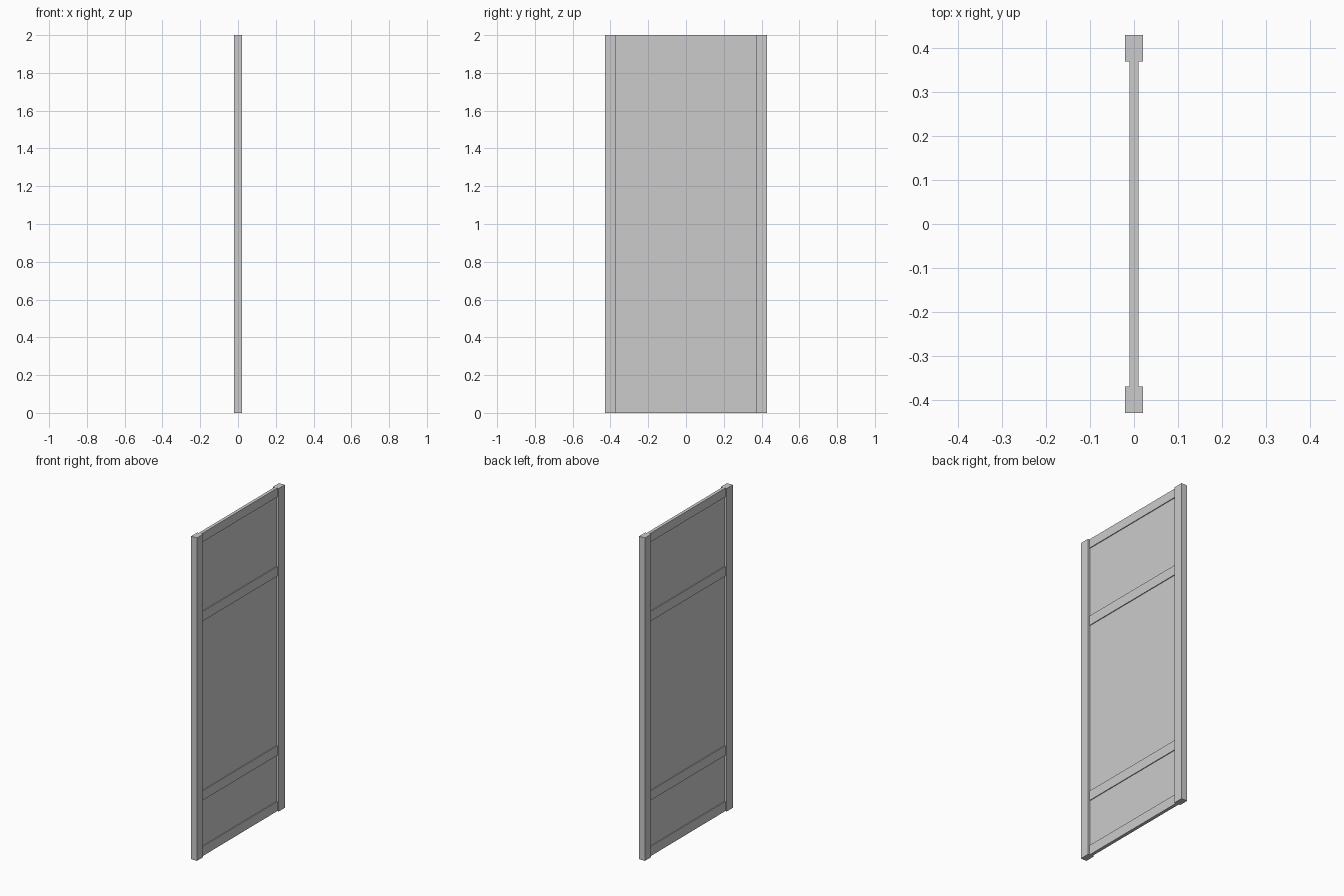
import bpy
import bmesh
from mathutils import Matrix, Vector

cube = bpy.data.objects.get("Cube")
if cube:
    bpy.data.objects.remove(cube, do_unlink=True)

# Single plain grey
GREY = (0.6, 0.6, 0.6, 1.0)
grey = bpy.data.materials.new("plain grey")
grey.use_nodes = True
grey.diffuse_color = GREY
grey.node_tree.nodes["Principled BSDF"].inputs["Base Color"].default_value = GREY

HALF_WIDTH = 0.43
STILE_INNER = 0.37
HEIGHT = 2.0


def board(name, half_x, y0, y1, z0, z1):
    """Flat-faced board, centred on x."""
    bm = bmesh.new()
    size = Vector((2 * half_x, y1 - y0, z1 - z0))
    centre = Vector((0, (y0 + y1) / 2, (z0 + z1) / 2))
    bmesh.ops.create_cube(bm, size=1, matrix=Matrix.LocRotScale(centre, None, size))
    mesh = bpy.data.meshes.new(name)
    bm.to_mesh(mesh)
    bm.free()
    mesh.materials.append(grey)
    obj = bpy.data.objects.new(name, mesh)
    bpy.context.collection.objects.link(obj)
    return obj


# Thick upright stiles at both edges
board("front_stile", 0.02, -HALF_WIDTH, -STILE_INNER, 0, HEIGHT)
board("back_stile", 0.02, STILE_INNER, HALF_WIDTH, 0, HEIGHT)

# Thinner cross rails between the stiles
rails = {
    "bottom_rail": (0, 0.06),
    "lower_rail": (0.345, 0.405),
    "upper_rail": (1.455, 1.515),
    "top_rail": (1.945, HEIGHT),
}
for name, (z0, z1) in rails.items():
    board(name, 0.01, -STILE_INNER, STILE_INNER, z0, z1)

# Recessed panels filling the gaps between neighbouring rails
spans = list(rails.values())
for name, below, above in zip(("lower", "middle", "upper"), spans, spans[1:]):
    board(name + "_panel", 0.005, -STILE_INNER, STILE_INNER, below[1], above[0])
